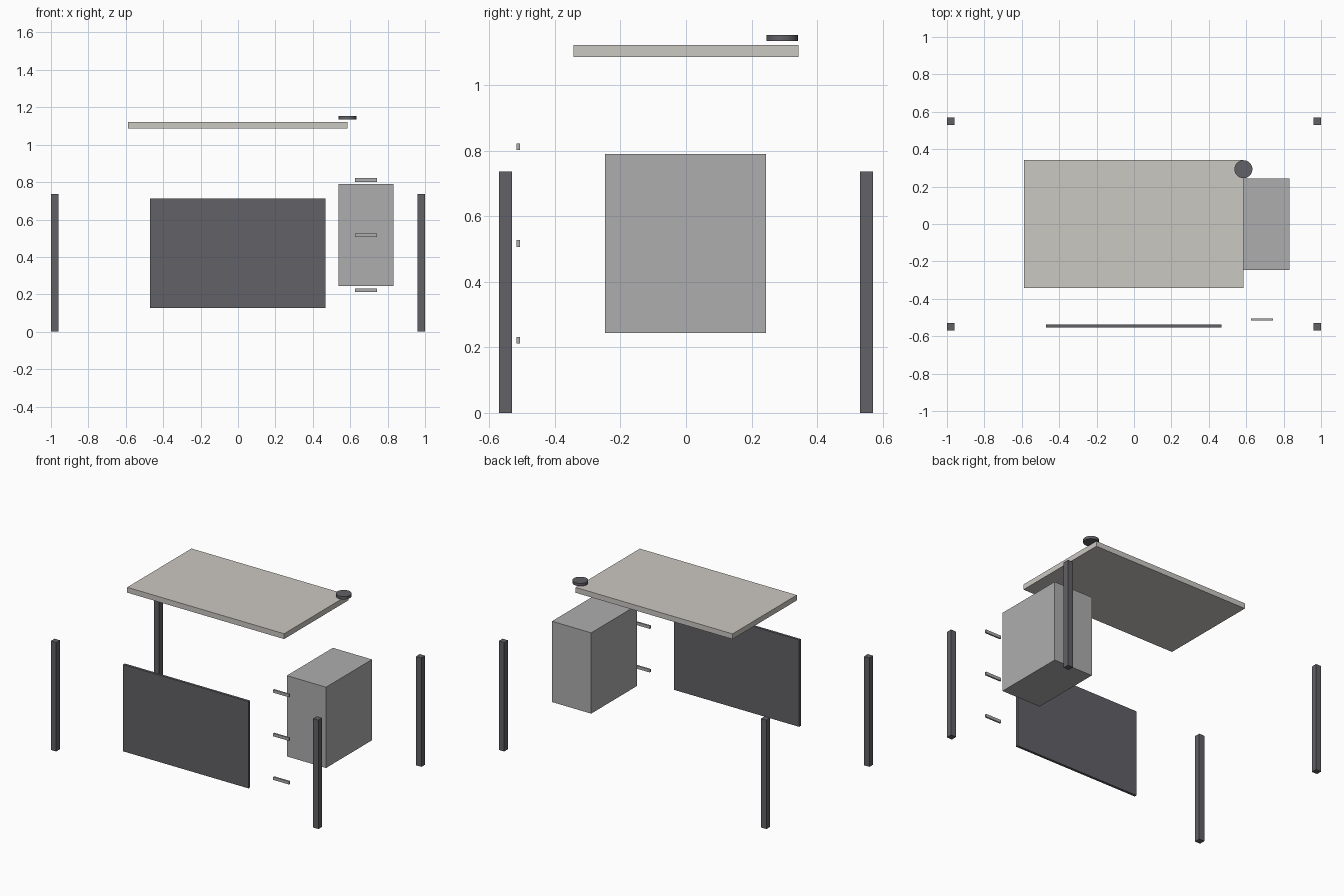
import bpy

if "Cube" in bpy.data.objects:
    bpy.data.objects.remove(bpy.data.objects["Cube"])


def material(name, rgb):
    m = bpy.data.materials.new(name)
    m.diffuse_color = (*rgb, 1)
    m.use_nodes = True
    m.node_tree.nodes["Principled BSDF"].inputs["Base Color"].default_value = m.diffuse_color
    return m


dark = material("dark_metal", (0.12, 0.12, 0.135))
warm = material("warm_laminate", (0.60, 0.58, 0.54))
grey = material("grey_steel", (0.42, 0.42, 0.42))


def box(name, x, y, z, mat):
    """Axis-aligned box from (min, max) ranges."""
    r = (x, y, z)
    bpy.ops.mesh.primitive_cube_add(size=1, location=[(a + b) / 2 for a, b in r])
    o = bpy.context.object
    o.name = name
    o.scale = [b - a for a, b in r]
    bpy.ops.object.transform_apply(location=False, rotation=False, scale=True)
    o.data.materials.append(mat)
    return o


# Four square legs
for side, sx in (("left", -1), ("right", 1)):
    for end, sy in (("front", -1), ("back", 1)):
        box(f"{end}_{side}_leg", sorted((sx * 0.96, sx)),
            sorted((sy * 0.53, sy * 0.57)), (0, 0.736), dark)

# Desk top
box("desk_top", (-0.588, 0.585), (-0.343, 0.343), (1.086, 1.122), warm)

# Cable grommet
bpy.ops.mesh.primitive_cylinder_add(vertices=32, radius=0.048, depth=0.019,
                                    location=(0.585, 0.293, 1.143))
grommet = bpy.context.object
grommet.name = "cable_grommet"
grommet.data.materials.append(dark)
bpy.ops.object.shade_smooth_by_angle()

# Modesty panel
box("modesty_panel", (-0.47, 0.467), (-0.554, -0.537), (0.126, 0.713), dark)

# Drawer pedestal with three handles
box("drawer_pedestal", (0.538, 0.831), (-0.247, 0.244), (0.244, 0.79), grey)
for i in range(3):
    z = 0.222 + i * 0.2945
    box(f"drawer_handle_{i + 1}", (0.625, 0.743), (-0.517, -0.506),
        (z - 0.01, z + 0.01), grey)
